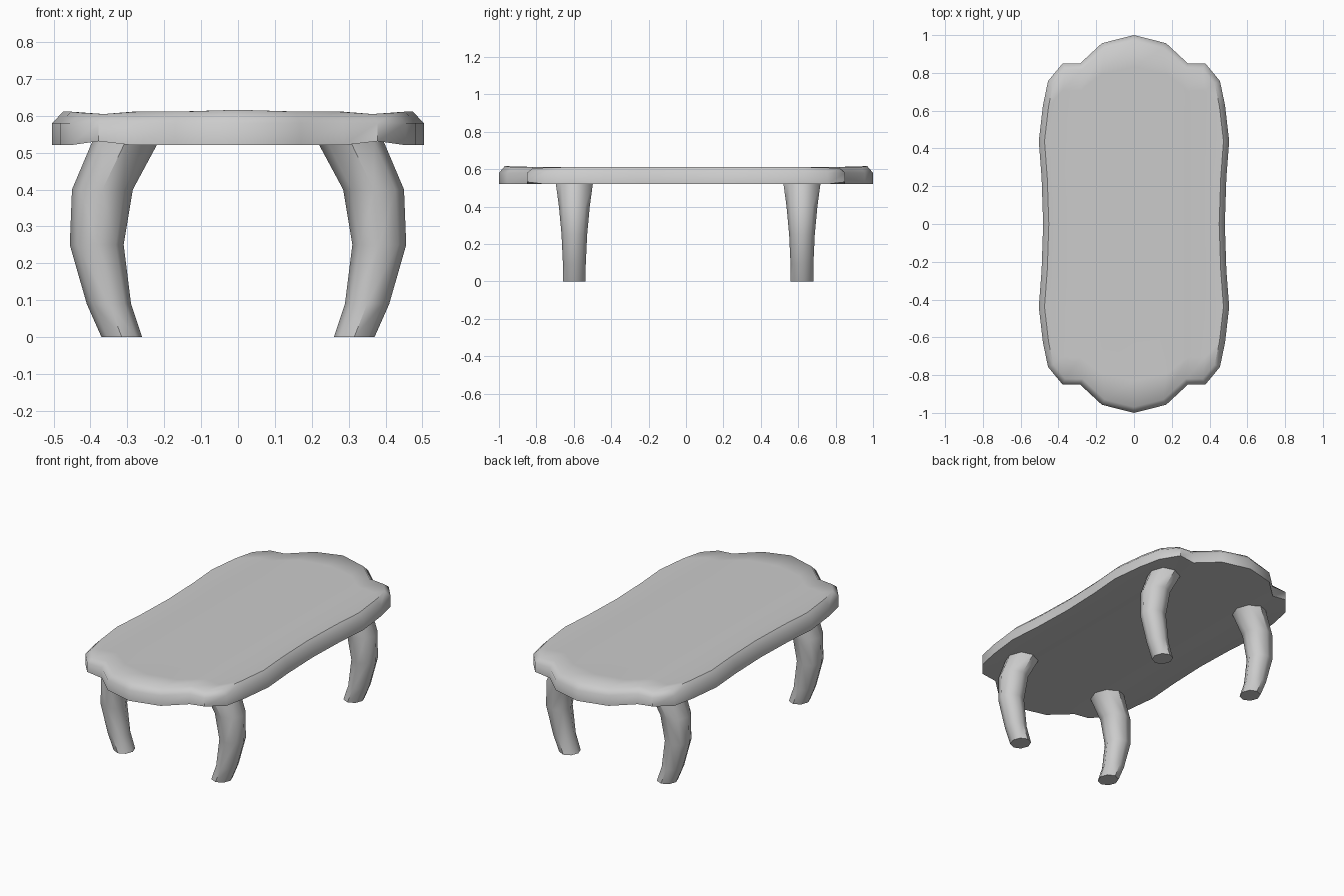
import bpy, bmesh, math

if "Cube" in bpy.data.objects:
    bpy.data.objects.remove(bpy.data.objects["Cube"])


def finish(name, bm, angle):
    bmesh.ops.recalc_face_normals(bm, faces=bm.faces[:])
    me = bpy.data.meshes.new(name)
    bm.to_mesh(me)
    bm.free()
    ob = bpy.data.objects.new(name, me)
    bpy.context.collection.objects.link(ob)
    bpy.ops.object.select_all(action='DESELECT')
    ob.select_set(True)
    bpy.context.view_layer.objects.active = ob
    bpy.ops.object.shade_smooth_by_angle(angle=math.radians(angle))
    return ob


# Tabletop: scalloped ends (columns) and waisted long sides (rows)
ENDS = [(0, 1.0), (0.17, 0.957), (0.285, 0.85), (0.378, 0.85), (0.455, 0.757)]
SIDES = [(0, 0.481), (0.32, 0.489), (0.58, 0.504), (0.83, 0.482), (1, 0.455)]


def signed(points):
    return [(-1, p) for p in points[:0:-1]] + [(1, p) for p in points]


def sheet(bm, z):
    rows = []
    for sy, (t, side_x) in signed(SIDES):
        row = []
        for sx, (x, y) in signed(ENDS):
            px = side_x if x == ENDS[-1][0] else x
            row.append(bm.verts.new((sx * px, sy * y * t, z)))
        rows.append(row)
    return [bm.faces.new((a[i], a[i + 1], b[i + 1], b[i]))
            for a, b in zip(rows, rows[1:]) for i in range(len(a) - 1)]


def dip(x):
    return max(0.0, 1 - abs(abs(x) - 0.378) / 0.075)


bm = bmesh.new()
bottom = sheet(bm, 0.52)
top = sheet(bm, 0.58)
bmesh.ops.bridge_loops(bm, edges=[e for e in bm.edges if e.is_boundary])
bmesh.ops.recalc_face_normals(bm, faces=bm.faces[:])
bmesh.ops.inset_region(bm, faces=top, thickness=0.03, use_even_offset=True)
for v in {v for f in top for v in f.verts}:
    v.co.z = 0.611 - 0.008 * dip(v.co.x) + (0.005 if abs(v.co.y) > 0.95 else 0)
for v in {v for f in bottom for v in f.verts}:
    v.co.z = 0.52 + 0.011 * dip(v.co.x)
finish("tabletop", bm, 50)

# Bowed legs: (z, inner x, outer x, y width) for each ring
LEG = [(0, 0.26, 0.37, 0.122), (0.09, 0.29, 0.41, 0.122), (0.25, 0.31, 0.456, 0.137),
       (0.40, 0.285, 0.45, 0.165), (0.53, 0.215, 0.395, 0.2)]
N = 8


def leg(name, side, yc):
    bm = bmesh.new()
    rings = []
    for z, x0, x1, wy in LEG:
        ring = []
        for k in range(N):
            a = 2 * math.pi * k / N
            x = (x0 + x1) / 2 + (x1 - x0) / 2 * math.cos(a)
            ring.append(bm.verts.new((side * x, yc + wy / 2 * math.sin(a), z)))
        rings.append(ring)
    for a, b in zip(rings, rings[1:]):
        for k in range(N):
            bm.faces.new((a[k], a[(k + 1) % N], b[(k + 1) % N], b[k]))
    bm.faces.new(rings[0])
    bm.faces.new(rings[-1])
    finish(name, bm, 50)


for end, yc in (("front", -0.597), ("back", 0.62)):
    for label, side in (("left", -1), ("right", 1)):
        leg(f"{end}_{label}_leg", side, yc)
